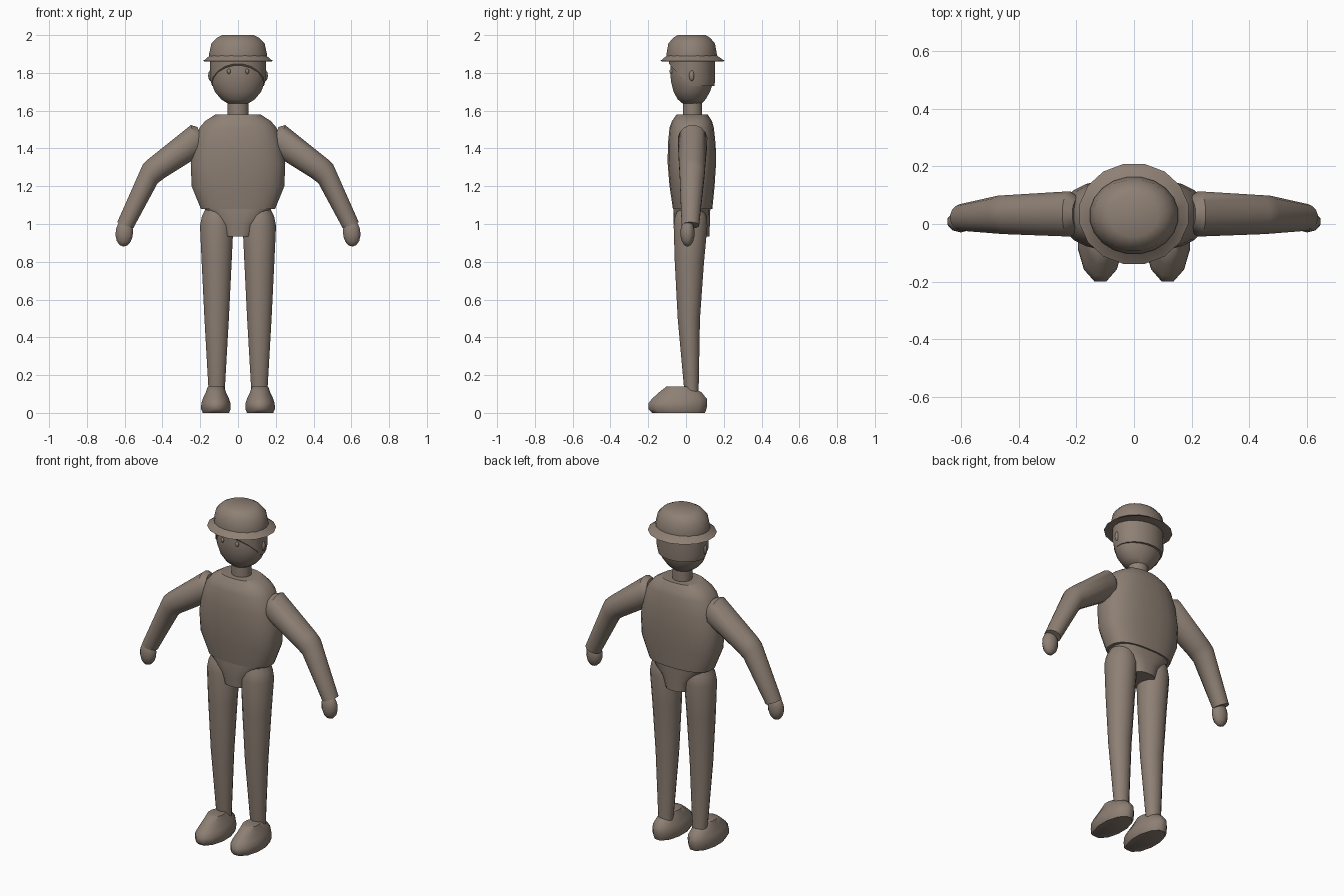
import bpy, bmesh, math
from mathutils import Vector, Matrix

cube = bpy.data.objects.get("Cube")
if cube:
    bpy.data.objects.remove(cube, do_unlink=True)

clay = bpy.data.materials.new("warm_grey_brown")
colour = (0.27, 0.215, 0.175, 1)
clay.use_nodes = True
clay.diffuse_color = colour
clay.node_tree.nodes["Principled BSDF"].inputs["Base Color"].default_value = colour


def finish(name, bm, angle=40):
    bmesh.ops.recalc_face_normals(bm, faces=bm.faces)
    mesh = bpy.data.meshes.new(name)
    bm.to_mesh(mesh)
    bm.free()
    obj = bpy.data.objects.new(name, mesh)
    mesh.materials.append(clay)
    bpy.context.collection.objects.link(obj)
    bpy.ops.object.select_all(action="DESELECT")
    obj.select_set(True)
    bpy.context.view_layer.objects.active = obj
    bpy.ops.object.shade_smooth_by_angle(angle=math.radians(angle))
    return obj


def skin(rings, sides=16, power=2):
    """Skin oval rings, each given as centre, first half-axis, second half-axis."""
    bm = bmesh.new()
    loops = []
    for centre, u, v in rings:
        loop = []
        for i in range(sides):
            a = 2 * math.pi * (i + 0.5) / sides
            c, s = math.cos(a), math.sin(a)
            c = math.copysign(abs(c) ** (2 / power), c)
            s = math.copysign(abs(s) ** (2 / power), s)
            loop.append(bm.verts.new(Vector(centre) + Vector(u) * c + Vector(v) * s))
        loops.append(loop)
    for low, high in zip(loops, loops[1:]):
        for i in range(sides):
            j = (i + 1) % sides
            bm.faces.new((low[i], low[j], high[j], high[i]))
    bm.faces.new(loops[0])
    bm.faces.new(loops[-1])
    return bm


def stack(rows, x=0, **options):
    """Upright skin from rows of height, half width, front y, back y."""
    return skin([((x, (f + b) / 2, z), (w, 0, 0), (0, (b - f) / 2, 0))
                 for z, w, f, b in rows], **options)


def ball(name, centre, size, tilt=0, u=12, v=8):
    bm = bmesh.new()
    place = (Matrix.Translation(centre) @ Matrix.Rotation(tilt, 4, "Y")
             @ Matrix.Diagonal((*size, 1)))
    bmesh.ops.create_uvsphere(bm, u_segments=u, v_segments=v, radius=1, matrix=place)
    return finish(name, bm, 60)


# Hat: domed crown and drooping brim
finish("hat_crown", stack([(1.865, .155, -.105, .165), (1.90, .155, -.105, .165),
                           (1.955, .143, -.095, .155), (1.985, .115, -.07, .13),
                           (2.0, .085, -.045, .105)], sides=20))
finish("hat_brim", stack([(1.86, .15, -.10, .165), (1.862, .193, -.142, .212),
                          (1.87, .178, -.13, .198), (1.893, .152, -.103, .165)]))

# Head and neck
finish("head", stack([(1.635, .05, -.015, .08), (1.66, .09, -.045, .105),
                      (1.70, .124, -.067, .128), (1.75, .143, -.08, .145),
                      (1.80, .147, -.085, .147), (1.87, .135, -.08, .14)], sides=20))
finish("neck", stack([(1.56, .056, -.018, .087), (1.67, .056, -.018, .087)]))

# Hair: snug shell trimmed by a plane sloping up to the forehead
hair = stack([(1.73, .139, -.078, .152), (1.77, .15, -.09, .156),
              (1.87, .15, -.092, .156)], sides=20)
cut = bmesh.ops.bisect_plane(hair, geom=hair.verts[:] + hair.edges[:] + hair.faces[:],
                             plane_co=(0, .02, 1.73), plane_no=(0, 1.07, 1),
                             clear_inner=True)
rim = [e for e in cut["geom_cut"] if isinstance(e, bmesh.types.BMEdge)]
bmesh.ops.contextual_create(hair, geom=rim)
finish("hair", hair)

# Torso and pelvis
finish("torso", stack([(1.08, .198, -.07, .14), (1.20, .247, -.088, .152),
                       (1.32, .252, -.098, .16), (1.42, .235, -.097, .158),
                       (1.51, .205, -.088, .148), (1.545, .175, -.075, .138),
                       (1.58, .12, -.05, .115)], sides=24, power=2.5))
finish("pelvis", stack([(.935, .076, -.06, .125), (1.0, .10, -.066, .127),
                        (1.04, .15, -.068, .128), (1.09, .185, -.066, .13)],
                       sides=20, power=2.8))

for side, label in ((1, "left"), (-1, "right")):
    # Bent arm: outer and inner edge points, front y, back y
    edges = [((.215, 1.515), (.17, 1.39), -.02, .09),
             ((.25, 1.525), (.20, 1.36), -.045, .115),
             ((.475, 1.345), (.385, 1.245), -.037, .102),
             ((.505, 1.315), (.425, 1.215), -.035, .10),
             ((.64, 1.01), (.555, .975), -.024, .07)]
    rings = []
    for (ox, oz), (ix, iz), front, back in edges:
        rings.append((((ox + ix) / 2 * side, (front + back) / 2, (oz + iz) / 2),
                      ((ox - ix) / 2 * side, 0, (oz - iz) / 2),
                      (0, (back - front) / 2, 0)))
    finish(label + "_arm", skin(rings), 50)
    ball(label + "_hand", (.602 * side, .008, .953), (.049, .038, .073),
         -.08 * side, u=10, v=7)

    # Tapered leg
    finish(label + "_leg", stack([(.10, .043, -.005, .068), (.14, .045, -.012, .068),
                                  (.50, .066, -.045, .075), (.80, .081, -.061, .097),
                                  (.99, .090, -.067, .115), (1.04, .08, -.06, .11),
                                  (1.10, .05, -.035, .09)], x=.113 * side))

    # Rounded shoe with a long toe
    finish(label + "_shoe", stack([(0, .072, -.185, .105), (.02, .081, -.205, .114),
                                   (.05, .08, -.205, .118), (.075, .072, -.185, .115),
                                   (.11, .055, -.145, .085), (.14, .044, -.105, .025)],
                                  x=.117 * side, sides=12), 50)

    # Face details
    ball(label + "_eye", (.048 * side, -.076, 1.808), (.010, .012, .014))
    ball(label + "_ear", (.146 * side, .03, 1.785), (.012, .014, .028))
